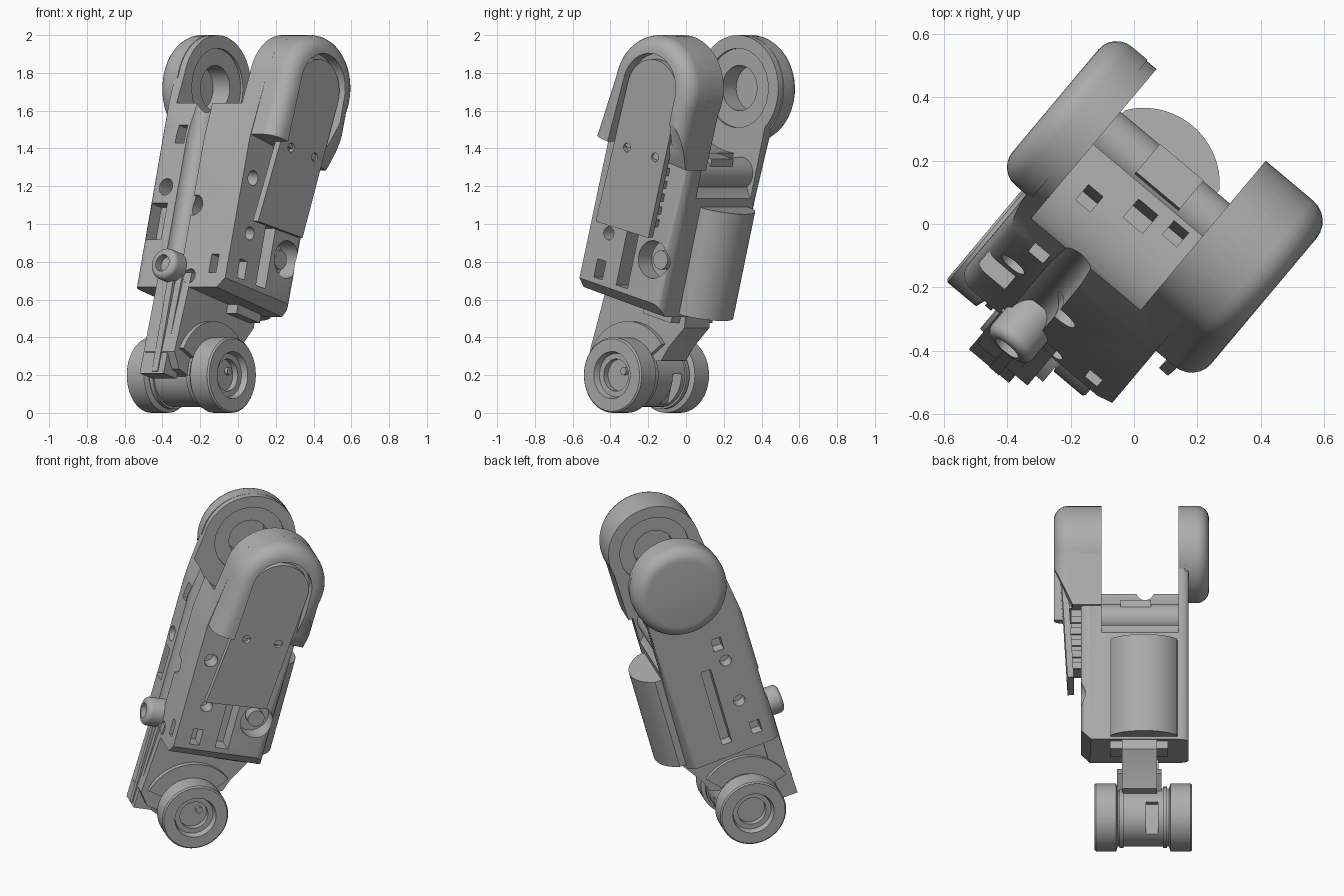
import bpy, bmesh
from math import sin, cos, pi, radians
from mathutils import Matrix

cube = bpy.data.objects.get("Cube")
if cube:
    bpy.data.objects.remove(cube, do_unlink=True)

grey = bpy.data.materials.new("plain_grey")
grey.use_nodes = True
grey.diffuse_color = (0.42, 0.42, 0.42, 1)
grey.node_tree.nodes["Principled BSDF"].inputs["Base Color"].default_value = (0.42, 0.42, 0.42, 1)

# Leg frame: x = side along the hip axle, y = towards the back, z = up along the leg, origin at the hip
FRAME = (Matrix.Translation((0.09, 0.107, 1.72)) @ Matrix.Rotation(radians(-40), 4, 'Z')
         @ Matrix.Rotation(radians(-15), 4, 'X'))
ORDER = {'x': lambda u, v, t: (t, u, v), 'y': lambda u, v, t: (u, t, v), 'z': lambda u, v, t: (u, v, t)}
parts = []


def finish(name, bm, keep=True):
    bmesh.ops.remove_doubles(bm, verts=bm.verts, dist=0.0001)
    bmesh.ops.recalc_face_normals(bm, faces=bm.faces)
    mesh = bpy.data.meshes.new(name)
    bm.to_mesh(mesh)
    bm.free()
    mesh.materials.append(grey)
    obj = bpy.data.objects.new(name, mesh)
    bpy.context.collection.objects.link(obj)
    obj.matrix_world = FRAME
    if keep:
        parts.append(obj)
    return obj


def prism(name, pts, axis, lo, hi, keep=True, pick=None, width=0.0):
    """Extrude a closed outline along an axis; round the edges that pick() accepts."""
    bm = bmesh.new()
    ends = [[bm.verts.new(ORDER[axis](u, v, t)) for u, v in pts] for t in (lo, hi)]
    bm.faces.new(ends[0])
    bm.faces.new(ends[1])
    n = len(pts)
    for i in range(n):
        j = (i + 1) % n
        bm.faces.new((ends[0][i], ends[0][j], ends[1][j], ends[1][i]))
    bmesh.ops.recalc_face_normals(bm, faces=bm.faces)
    if pick:
        edges = [e for e in bm.edges if pick(e.verts[0].co, e.verts[1].co)]
        bmesh.ops.bevel(bm, geom=edges, offset=width, segments=6, profile=0.5, affect='EDGES')
    return finish(name, bm, keep)


def arc(c, r, a0, a1, n=32):
    return [(c[0] + r * cos(radians(a0 + (a1 - a0) * i / n)),
             c[1] + r * sin(radians(a0 + (a1 - a0) * i / n))) for i in range(n + 1)]


def rect(u0, u1, v0, v1):
    return [(u0, v0), (u1, v0), (u1, v1), (u0, v1)]


def disc(u, v, r):
    return arc((u, v), r, 0, 360, 40)[:-1]


def lathe(name, profile, y, z, origin, side, n=48):
    """Spin (radius, distance) pairs about a side-to-side axle."""
    bm = bmesh.new()
    rings = [[bm.verts.new((origin + side * t, y + r * cos(2 * pi * i / n), z + r * sin(2 * pi * i / n)))
              for i in range(n)] for r, t in profile]
    for a, b in zip(rings, rings[1:]):
        for i in range(n):
            j = (i + 1) % n
            bm.faces.new((a[i], a[j], b[j], b[i]))
    return finish(name, bm)


def cut(obj, *shapes):
    """Each shape is (outline, axis, lo, hi)."""
    for pts, axis, lo, hi in shapes:
        tool = prism("cutter", pts, axis, lo, hi, keep=False)
        tool.hide_render = True
        mod = obj.modifiers.new("cut", 'BOOLEAN')
        mod.operation = 'DIFFERENCE'
        mod.solver = 'EXACT'
        mod.object = tool
        bpy.context.view_layer.objects.active = obj
        bpy.ops.object.modifier_apply(modifier=mod.name)
        bpy.data.objects.remove(tool, do_unlink=True)


def body_edge(a, b):
    """Long upright corners: both at the back, and the right one at the front."""
    upright = a.x == b.x and abs(a.z - b.z) > 0.5
    return upright and (min(a.y, b.y) > 0.2 or (a.x < -0.3 and max(a.y, b.y) < -0.3))


# Main body: forked shell with a round scoop between the hip ears
body = prism("leg_body", arc((0, 0), 0.28, -33, 180) + [(-0.33, -0.35), (-0.335, -1.18), (0.24, -1.19)],
             'x', -0.32, 0.31, width=0.06, pick=body_edge)
cut(body,
    (disc(0, 0, 0.345), 'x', -0.26, 0.19),
    (rect(0.06, 0.4, -0.4, -0.1), 'x', -0.26, 0.19),
    (disc(0.34, -0.42, 0.16), 'x', -0.26, 0.19),
    (disc(0, 0, 0.21), 'x', -0.275, 0.205),
    (disc(0, 0, 0.12), 'x', -0.4, 0.29),
    ([(0.34, -1.1), (0.19, -1.25), (0.45, -1.25)], 'y', -0.5, 0.5))
# Side openings
cut(body,
    (rect(-0.08, 0.0, -1.1, -0.77), 'x', 0.2, 0.4),
    (disc(0.13, -0.905, 0.1), 'x', 0.2, 0.4),
    (rect(-0.24, -0.18, -1.1, -1.0), 'x', 0.22, 0.4),
    (disc(-0.2, -0.85, 0.035), 'x', 0.22, 0.4),
    (disc(-0.25, -0.56, 0.04), 'x', 0.22, 0.4),
    (rect(-0.05, 0.01, -1.1, -0.6), 'x', -0.4, -0.25),
    (rect(-0.24, -0.18, -1.1, -1.02), 'x', -0.4, -0.25),
    (rect(-0.16, -0.1, -0.5, -0.42), 'x', -0.4, -0.25),
    (disc(-0.15, -0.58, 0.035), 'x', -0.4, -0.25),
    (disc(-0.16, -0.86, 0.035), 'x', -0.4, -0.25))
# Front groove and openings, then scoop floor sockets
cut(body,
    (disc(-0.065, -0.335, 0.06), 'z', -1.05, 0.1),
    (disc(0.01, -0.73, 0.055), 'y', -0.4, -0.2),
    (disc(-0.21, -0.63, 0.045), 'y', -0.4, -0.2),
    (disc(0.06, -1.12, 0.04), 'y', -0.4, -0.2),
    (rect(-0.2, -0.14, -0.39, -0.29), 'y', -0.4, -0.2),
    (rect(0.19, 0.24, -1.1, -1.0), 'y', -0.4, -0.25),
    (rect(-0.295, -0.18, -0.92, -0.72), 'y', -0.4, -0.24),
    (rect(-0.19, -0.13, -0.12, -0.05), 'z', -0.45, -0.2),
    (rect(-0.04, 0.04, -0.06, 0.02), 'z', -0.45, -0.2),
    (rect(0.09, 0.15, -0.02, 0.04), 'z', -0.45, -0.2))
prism("recess_button", disc(0.14, -0.905, 0.05), 'x', 0.19, 0.26)
prism("back_crossbar", disc(0.135, -0.43, 0.085), 'x', -0.27, 0.2)
prism("back_ledge", rect(0.08, 0.2, -0.42, -0.335), 'x', -0.1, 0.08)

# Right hip cap, rounded outwards
inner_cap = prism("inner_hip_cap", disc(0, -0.005, 0.286), 'x', -0.44, -0.30, width=0.075,
                  pick=lambda a, b: max(a.x, b.x) < -0.4)
cut(inner_cap, (disc(0, 0, 0.12), 'x', -0.39, -0.2))

# Left hip housing: arched shell with an open pocket and a tapered back leg
housing = prism("outer_hip_housing", arc((0, 0), 0.28, -15, 180) + [(-0.325, -0.34), (0.265, -0.38)], 'x', 0.19, 0.47,
                width=0.085, pick=lambda a, b: min(a.x, b.x) > 0.4 and max(a.z, b.z) > -0.3)
cut(housing,
    (arc((0, 0), 0.183, 0, 180) + [(-0.22, -0.6), (0.185, -0.6)], 'x', 0.405, 0.6),
    ([(0.5, -0.08), (0.34, -0.42), (0.5, -0.42)], 'y', 0.15, 0.5),
    (disc(0, 0, 0.21), 'x', 0.1, 0.205),
    (disc(0, 0, 0.12), 'x', 0.1, 0.29))
panel = prism("hip_panel", arc((0, 0), 0.178, 0, 180) + [(-0.2, -0.3), (-0.24, -0.77), (0.135, -0.76)],
              'x', 0.4, 0.437)
cut(panel, *[(disc(p, -0.33, 0.024), 'x', 0.41, 0.5) for p in (-0.11, 0.09)])
panel.data.transform(Matrix.Rotation(radians(3.5), 4, 'Y'))
prism("panel_backing", rect(-0.13, 0.1, -0.72, -0.3), 'x', 0.3, 0.37)
for i in range(5):
    prism("panel_rib", rect(0.09, 0.12, -0.45 - 0.07 * i, -0.41 - 0.07 * i), 'x', 0.3, 0.37)

# Curved cover on the back of the calf
prism("calf_cover", [(-0.255, 0.18), (0.14, 0.18)] + arc((-0.058, 0.147), 0.235, 34, 146, 24), 'z', -1.175, -0.59)

# Front knob
knob = prism("front_knob", disc(-0.055, -1.075, 0.085), 'y', -0.435, -0.28, width=0.03,
             pick=lambda a, b: max(a.y, b.y) < -0.4)
cut(knob, (disc(-0.055, -1.075, 0.045), 'y', -0.6, -0.39))

# Shin linking the body to the axle, with a round guard above the wheels
WY, WZ, WX = -0.05, -1.587, -0.055
prism("shin", [(-0.36, -1.54), (-0.33, -1.1), (0.22, -1.1), (0.24, -1.25), (0.16, -1.38), (0.13, -1.46),
               (0.0, -1.5), (-0.15, -1.65), (-0.3, -1.62)], 'x', -0.135, 0.07)
prism("shin_front_bar", [(-0.36, -1.66), (-0.345, -1.1), (-0.25, -1.1), (-0.25, -1.66)], 'x', -0.145, 0.02)
prism("shin_ridge", rect(-0.06, -0.02, -0.365, -0.3), 'z', -1.65, -1.1)
prism("wheel_guard", arc((WY, WZ), 0.285, 50, 165, 28) + arc((WY, WZ), 0.17, 165, 50, 28), 'x', -0.16, 0.1)
prism("shin_socket", rect(-0.2, 0.14, 0.0, 0.2), 'z', -1.235, -1.15)

# Twin wheels on a hub drum
wheel = [(0, 0.215), (0.085, 0.215), (0.085, 0.25), (0.115, 0.25), (0.125, 0.285), (0.192, 0.285),
         (0.2, 0.277), (0.2, 0.16), (0.17, 0.15), (0, 0.15)]
for label, side in (("left", 1), ("right", -1)):
    lathe(label + "_wheel", wheel, WY, WZ, WX, side)
    lathe(label + "_hub_ring", [(0, 0.14), (0.18, 0.14), (0.18, 0.115), (0, 0.115)], WY, WZ, WX, side)
drum = prism("hub_drum", disc(WY, WZ, 0.17), 'x', WX - 0.16, WX + 0.16)
cut(drum, (rect(0.06, 0.2, WZ - 0.16, WZ + 0.05), 'x', -0.14, -0.07))
prism("axle_pin", disc(WY + 0.03, WZ + 0.03, 0.02), 'x', WX + 0.2, WX + 0.235)

# Smooth the curved surfaces, keep the corners crisp
for obj in parts:
    bpy.ops.object.select_all(action='DESELECT')
    obj.select_set(True)
    bpy.context.view_layer.objects.active = obj
    bpy.ops.object.shade_smooth_by_angle(angle=radians(30))
